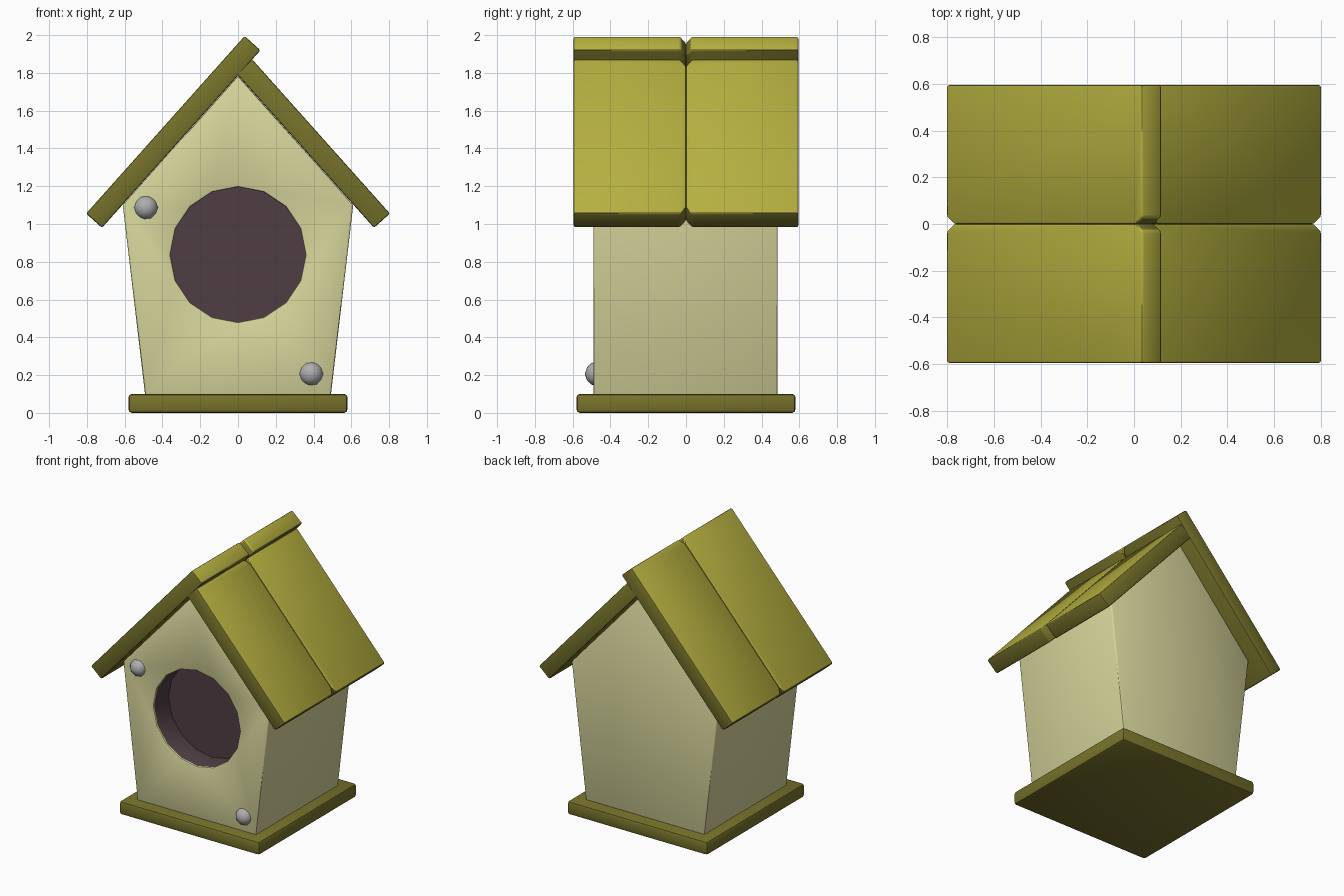
import bpy, bmesh, math
from mathutils import Vector

if "Cube" in bpy.data.objects:
    bpy.data.objects.remove(bpy.data.objects["Cube"])


def material(name, rgb):
    m = bpy.data.materials.new(name)
    m.diffuse_color = (*rgb, 1)
    m.use_nodes = True
    m.node_tree.nodes["Principled BSDF"].inputs["Base Color"].default_value = m.diffuse_color
    return m


CREAM = material("cream wall", (0.68, 0.67, 0.33))
OLIVE = material("olive roof", (0.46, 0.43, 0.05))
DARK_OLIVE = material("dark olive trim", (0.185, 0.17, 0.024))
PLUM = material("dark plum hole", (0.08, 0.048, 0.058))
GREY = material("grey metal", (0.42, 0.42, 0.42))


def finish(bm, name, mats, angle=40):
    bmesh.ops.recalc_face_normals(bm, faces=bm.faces)
    me = bpy.data.meshes.new(name)
    bm.to_mesh(me)
    bm.free()
    for m in mats:
        me.materials.append(m)
    ob = bpy.data.objects.new(name, me)
    bpy.context.collection.objects.link(ob)
    bpy.ops.object.select_all(action='DESELECT')
    ob.select_set(True)
    bpy.context.view_layer.objects.active = ob
    bpy.ops.object.shade_smooth_by_angle(angle=math.radians(angle))
    return ob


def prism(points, offset):
    """Extrude a closed loop of 3D points along an offset vector."""
    bm = bmesh.new()
    a = [bm.verts.new(p) for p in points]
    b = [bm.verts.new(Vector(p) + Vector(offset)) for p in points]
    n = len(points)
    bm.faces.new(a)
    bm.faces.new(b[::-1])
    for i in range(n):
        j = (i + 1) % n
        bm.faces.new((a[i], a[j], b[j], b[i]))
    bmesh.ops.recalc_face_normals(bm, faces=bm.faces)
    return bm


def bevel(bm, width):
    bmesh.ops.bevel(bm, geom=bm.edges[:], offset=width, segments=2,
                    profile=0.5, affect='EDGES')


# base board
s = 0.58
bm = prism([(-s, -s, 0), (s, -s, 0), (s, s, 0), (-s, s, 0)], (0, 0, 0.1))
bevel(bm, 0.018)
finish(bm, "base_board", [DARK_OLIVE])

# house body: five-sided prism with a round recess in the front
profile = [(-0.49, 0.08), (0.49, 0.08), (0.61, 1.10), (0, 1.785), (-0.61, 1.10)]
bm = prism([(x, -0.49, z) for x, z in profile], (0, 0.975, 0))
bevel(bm, 0.01)
front = max((f for f in bm.faces if f.normal.y < -0.99), key=lambda f: f.calc_area())
edges = list(front.edges)
bm.faces.remove(front)


def ring(r, y, n=16):
    vs = [bm.verts.new((r * math.sin(2 * math.pi * i / n), y,
                        0.838 + r * math.cos(2 * math.pi * i / n))) for i in range(n)]
    return vs


rings = [ring(0.368, -0.49), ring(0.361, -0.487), ring(0.358, -0.48), ring(0.358, -0.31)]
edges += [bm.edges.new((rings[0][i], rings[0][(i + 1) % 16])) for i in range(16)]
bmesh.ops.triangle_fill(bm, edges=edges, use_beauty=True, use_dissolve=False,
                        normal=(0, -1, 0))
for k in range(3):
    for i in range(16):
        j = (i + 1) % 16
        f = bm.faces.new((rings[k][i], rings[k][j], rings[k + 1][j], rings[k + 1][i]))
        f.material_index = int(k == 2)
bm.faces.new(rings[3]).material_index = 1
finish(bm, "house_body", [CREAM, PLUM])

# roof: two planks per side, the left side lapping over the ridge
c, t = 0.666, 0.746
for side, sx, length in (("left", -1, 1.26), ("right", 1, 1.095)):
    for end, sy in (("front", -1), ("back", 1)):
        outline = [(0, 0.03), (0.045, 0), (length - 0.045, 0), (length, 0.03),
                   (length, 0.595), (0, 0.595)]
        pts = [(sx * (0.72 - c * d), sy * y, 0.98 + t * d) for d, y in outline]
        bm = prism(pts, (sx * t * 0.113, 0, c * 0.113))
        bevel(bm, 0.01)
        bm.normal_update()
        for f in bm.faces:  # weathered top, darker edges and underside
            f.material_index = 0 if f.normal.z > 0.45 else 1
        finish(bm, f"roof_plank_{side}_{end}", [OLIVE, DARK_OLIVE])

# two round screw heads on the front
for name, x, z in (("upper", -0.487, 1.087), ("lower", 0.388, 0.207)):
    bm = bmesh.new()
    bmesh.ops.create_icosphere(bm, subdivisions=2, radius=0.066)
    bmesh.ops.translate(bm, verts=bm.verts, vec=(x, -0.47, z))
    finish(bm, f"screw_{name}", [GREY], 60)
